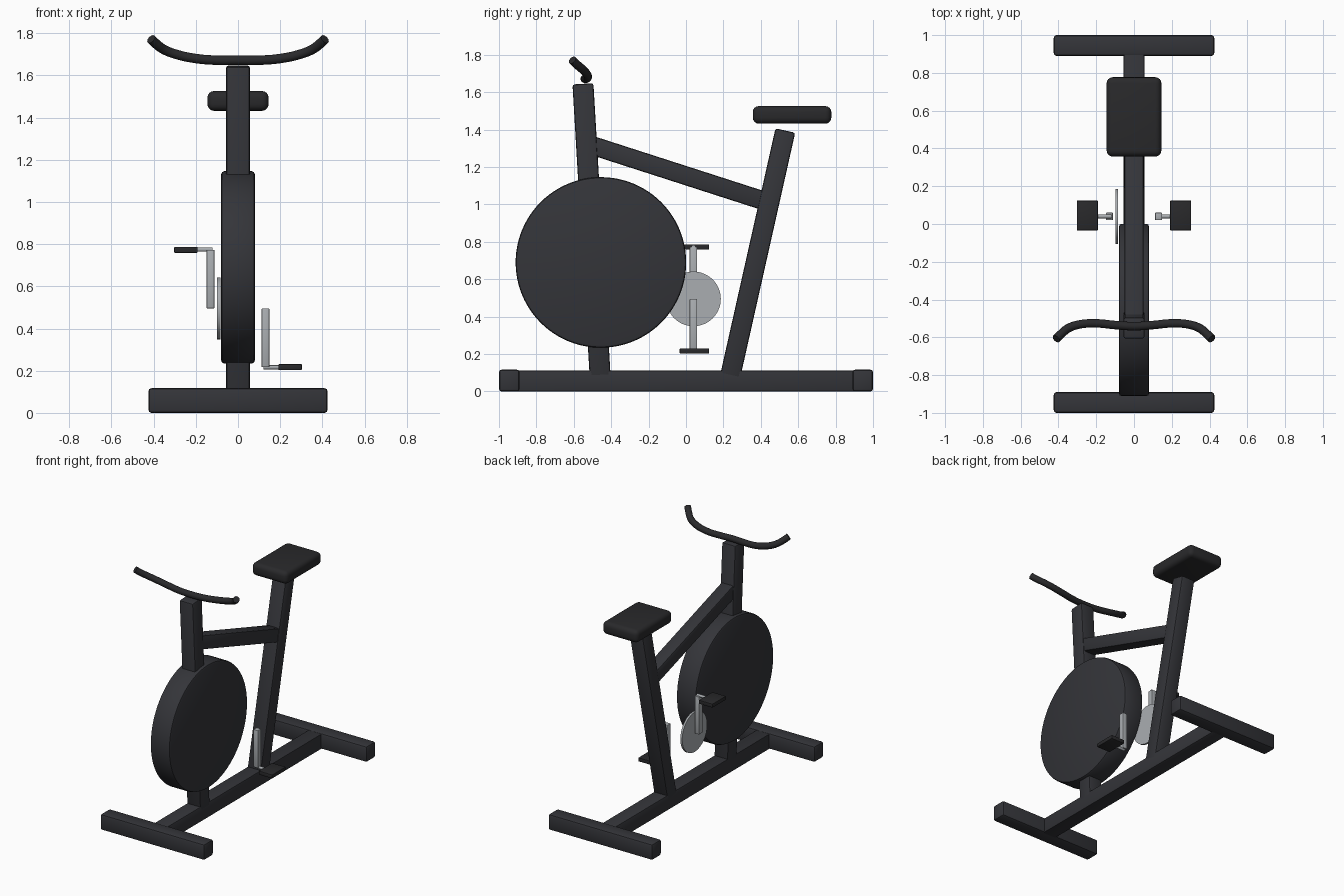
import bpy, bmesh, math
from mathutils import Vector, Matrix

if "Cube" in bpy.data.objects:
    bpy.data.objects.remove(bpy.data.objects["Cube"])


def material(name, rgb):
    m = bpy.data.materials.new(name)
    m.diffuse_color = (*rgb, 1)
    m.use_nodes = True
    m.node_tree.nodes["Principled BSDF"].inputs["Base Color"].default_value = m.diffuse_color
    return m


FRAME = material("dark_frame", (0.034, 0.035, 0.041))
BLACK = material("black_rubber", (0.022, 0.022, 0.024))
METAL = material("light_metal", (0.40, 0.42, 0.44))


def finish(ob, mat, bevel=0, segs=2):
    ob.data.materials.append(mat)
    bpy.ops.object.select_all(action='DESELECT')
    bpy.context.view_layer.objects.active = ob
    ob.select_set(True)
    if bevel:
        mod = ob.modifiers.new("bevel", 'BEVEL')
        mod.width, mod.segments, mod.limit_method = bevel, segs, 'ANGLE'
        bpy.ops.object.modifier_apply(modifier=mod.name)
    bpy.ops.object.shade_smooth_by_angle(angle=math.radians(32))
    return ob


def from_bmesh(name, bm):
    me = bpy.data.meshes.new(name)
    bm.to_mesh(me)
    bm.free()
    ob = bpy.data.objects.new(name, me)
    bpy.context.collection.objects.link(ob)
    return ob


def box(name, centre, size, mat, bevel=0, segs=2, tilt=0):
    bm = bmesh.new()
    bmesh.ops.create_cube(bm, size=1, matrix=Matrix.Translation(centre)
                          @ Matrix.Rotation(tilt, 4, 'X') @ Matrix.Diagonal((*size, 1)))
    return finish(from_bmesh(name, bm), mat, bevel, segs)


def beam(name, a, b, width, depth, mat=FRAME):
    # square tube between two (y, z) points in the x = 0 plane
    dy, dz = b[0] - a[0], b[1] - a[1]
    mid = (0, (a[0] + b[0]) / 2, (a[1] + b[1]) / 2)
    return box(name, mid, (width, depth, math.hypot(dy, dz)), mat, 0.012,
               tilt=math.atan2(-dy, dz))


def disc(name, x0, x1, y, z, r, mat, sides, bevel=0):
    # cylinder whose axis runs along x
    bm = bmesh.new()
    bmesh.ops.create_cone(bm, cap_ends=True, segments=sides, radius1=r, radius2=r,
                          depth=abs(x1 - x0),
                          matrix=Matrix.Translation(((x0 + x1) / 2, y, z))
                          @ Matrix.Rotation(math.pi / 2, 4, 'Y'))
    return finish(from_bmesh(name, bm), mat, bevel)


# floor frame
for name, s in (("front_foot", -1), ("rear_foot", 1)):
    box(name, (0, s * 0.945, 0.0585), (0.85, 0.11, 0.117), FRAME, 0.015)
box("base_beam", (0, 0, 0.056), (0.11, 1.82, 0.112), FRAME, 0.008)

# uprights and cross bar
beam("front_post", (-0.459, 0.08), (-0.551, 1.645), 0.112, 0.112)
beam("seat_post", (0.236, 0.08), (0.531, 1.395), 0.112, 0.108)
beam("cross_bar", (-0.51, 1.318), (0.43, 1.015), 0.10, 0.10)

# flywheel housing
disc("flywheel", -0.08, 0.08, -0.455, 0.69, 0.456, FRAME, 96, 0.015)

# seat
box("seat", (0, 0.567, 1.479), (0.29, 0.42, 0.094), BLACK, 0.032, 4)

# chainwheel, cranks and pedals
CY, CZ = 0.04, 0.495
disc("chainwheel", -0.099, -0.084, CY, CZ, 0.146, METAL, 64)
for side, s in (("left", -1), ("right", 1)):
    up = -s
    box(side + "_crank", (s * 0.13, CY, CZ + up * 0.139), (0.037, 0.04, 0.278), METAL, 0.004)
    disc(side + "_spindle", s * 0.12, s * 0.215, CY, CZ + up * 0.279, 0.010, METAL, 16)
    box(side + "_pedal", (s * 0.247, CY + 0.005, CZ + up * 0.278),
        (0.112, 0.158, 0.028), BLACK, 0.004)

# handlebar: mirrored half path swept with a round section
half = [(0.10, -0.535, 1.672), (0.20, -0.526, 1.680), (0.29, -0.532, 1.699),
        (0.35, -0.553, 1.722), (0.383, -0.580, 1.745), (0.412, -0.608, 1.772)]
path = [(-x, y, z) for x, y, z in reversed(half)] + [(0, -0.541, 1.672)] + half
cu = bpy.data.curves.new("handlebar", 'CURVE')
cu.dimensions, cu.bevel_depth, cu.bevel_resolution = '3D', 0.023, 4
cu.resolution_u, cu.use_fill_caps = 6, True
sp = cu.splines.new('BEZIER')
sp.bezier_points.add(len(path) - 1)
for p, co in zip(sp.bezier_points, path):
    p.co = co
    p.handle_left_type = p.handle_right_type = 'AUTO'
bar = bpy.data.objects.new("handlebar", cu)
bpy.context.collection.objects.link(bar)
bpy.ops.object.select_all(action='DESELECT')
bpy.context.view_layer.objects.active = bar
bar.select_set(True)
bpy.ops.object.convert(target='MESH')
finish(bpy.context.view_layer.objects.active, BLACK)
